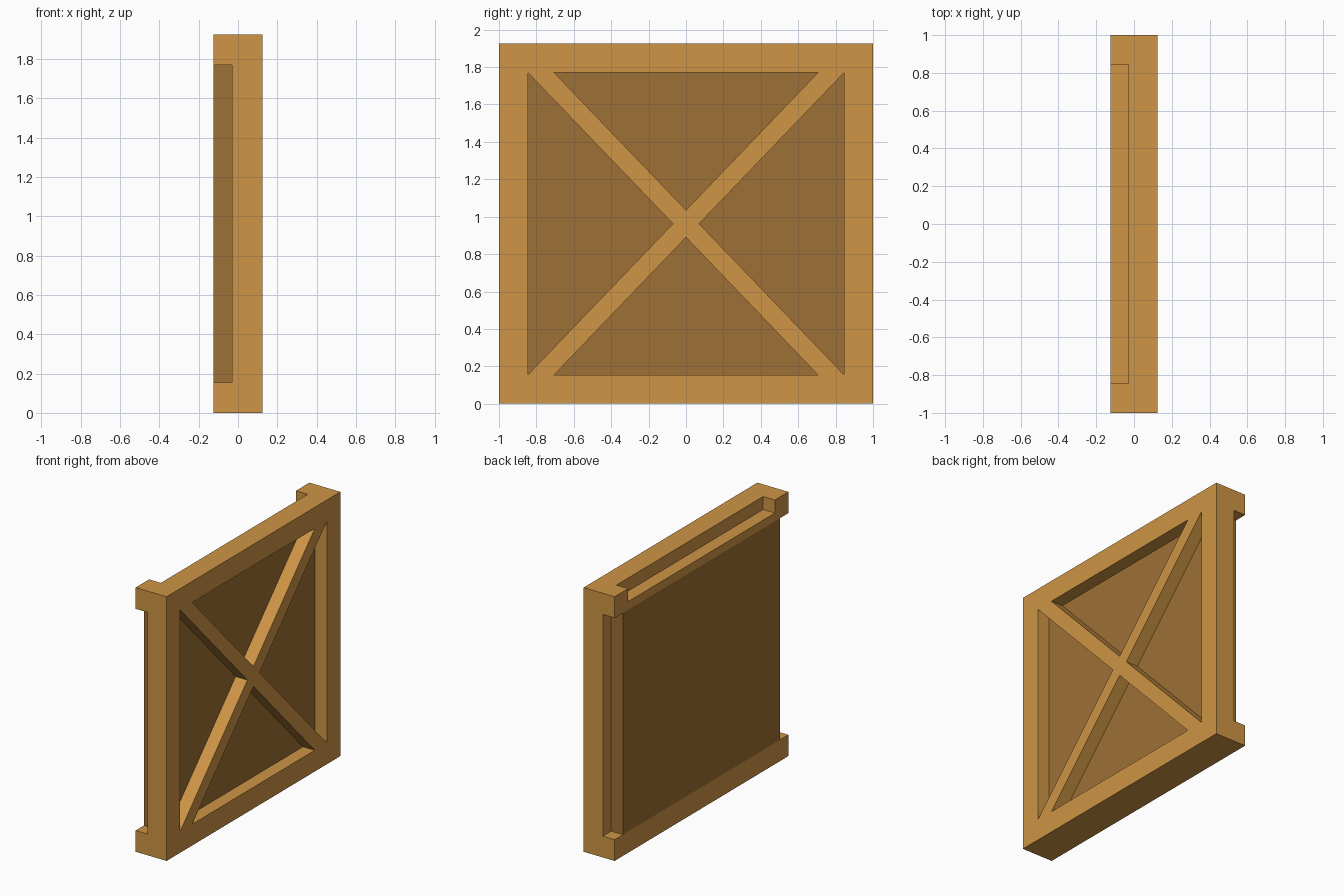
import bpy, bmesh
from mathutils import Vector

if "Cube" in bpy.data.objects:
    bpy.data.objects.remove(bpy.data.objects["Cube"])

H = 1.925               # overall height
ZB, ZT = 0.155, 1.77    # frame opening, bottom and top
YI = 0.845              # frame opening, half width
X0, X1 = -0.125, 0.125  # back and front planes
XN = -0.03              # depth of the rear notches
XP = 0.03               # front plane of the panel


def material(name, color):
    m = bpy.data.materials.new(name)
    m.diffuse_color = (*color, 1)
    m.use_nodes = True
    m.node_tree.nodes["Principled BSDF"].inputs["Base Color"].default_value = m.diffuse_color
    return m


wood = material("wood", (0.62, 0.30, 0.06))
dark_wood = material("dark_wood", (0.34, 0.16, 0.035))


def prism(name, points, extrude, mat):
    """Flat outline swept along a vector."""
    bm = bmesh.new()
    face = bm.faces.new([bm.verts.new(p) for p in points])
    out = bmesh.ops.extrude_face_region(bm, geom=[face])
    verts = [g for g in out["geom"] if isinstance(g, bmesh.types.BMVert)]
    bmesh.ops.translate(bm, verts=verts, vec=Vector(extrude))
    bmesh.ops.recalc_face_normals(bm, faces=bm.faces)
    me = bpy.data.meshes.new(name)
    bm.to_mesh(me)
    bm.free()
    me.materials.append(mat)
    ob = bpy.data.objects.new(name, me)
    bpy.context.collection.objects.link(ob)
    return ob


def box(name, x, y, z, mat=wood):
    pts = [(x[0], y[0], z[0]), (x[1], y[0], z[0]), (x[1], y[1], z[0]), (x[0], y[1], z[0])]
    return prism(name, pts, (0, 0, z[1] - z[0]), mat)


# Bottom rail, full depth
box("bottom_rail", (X0, X1), (-1, 1), (0, ZB))

# Top rail with a groove along its rear upper edge, leaving corner blocks
top = box("top_rail", (X0, X1), (-1, 1), (ZT, H))
cutter = box("groove_cutter", (X0 - 0.1, XN), (-YI, YI), (1.83, H + 0.1))
cutter.hide_render = True
mod = top.modifiers.new("groove", 'BOOLEAN')
mod.operation, mod.solver, mod.object = 'DIFFERENCE', 'EXACT', cutter
bpy.context.view_layer.objects.active = top
bpy.ops.object.modifier_apply(modifier=mod.name)
bpy.data.objects.remove(cutter)

# Side posts, shallower than the rails
for side, y in (("left", (-1, -YI)), ("right", (YI, 1))):
    box(side + "_post", (XN, X1), y, (ZB, ZT))

# Dark panel, wider behind the posts
half = [(XP, YI), (XN, YI), (XN, 0.905), (X0, 0.905)]
outline = half + [(x, -y) for x, y in reversed(half)]
prism("panel", [(x, y, ZB) for x, y in outline], (0, 0, ZT - ZB), dark_wood)

# Crossed brace, flush with the frame
zc, w = (ZB + ZT) / 2, 0.07
dz = w * (ZT - ZB) / (2 * (YI - w))
cross = [(YI, ZT), (YI - 2 * w, ZT), (0, zc + dz), (2 * w - YI, ZT), (-YI, ZT), (-w, zc)]
cross += [(-y, 2 * zc - z) for y, z in cross]
prism("cross_brace", [(XP, y, z) for y, z in cross], (X1 - XP, 0, 0), wood)
